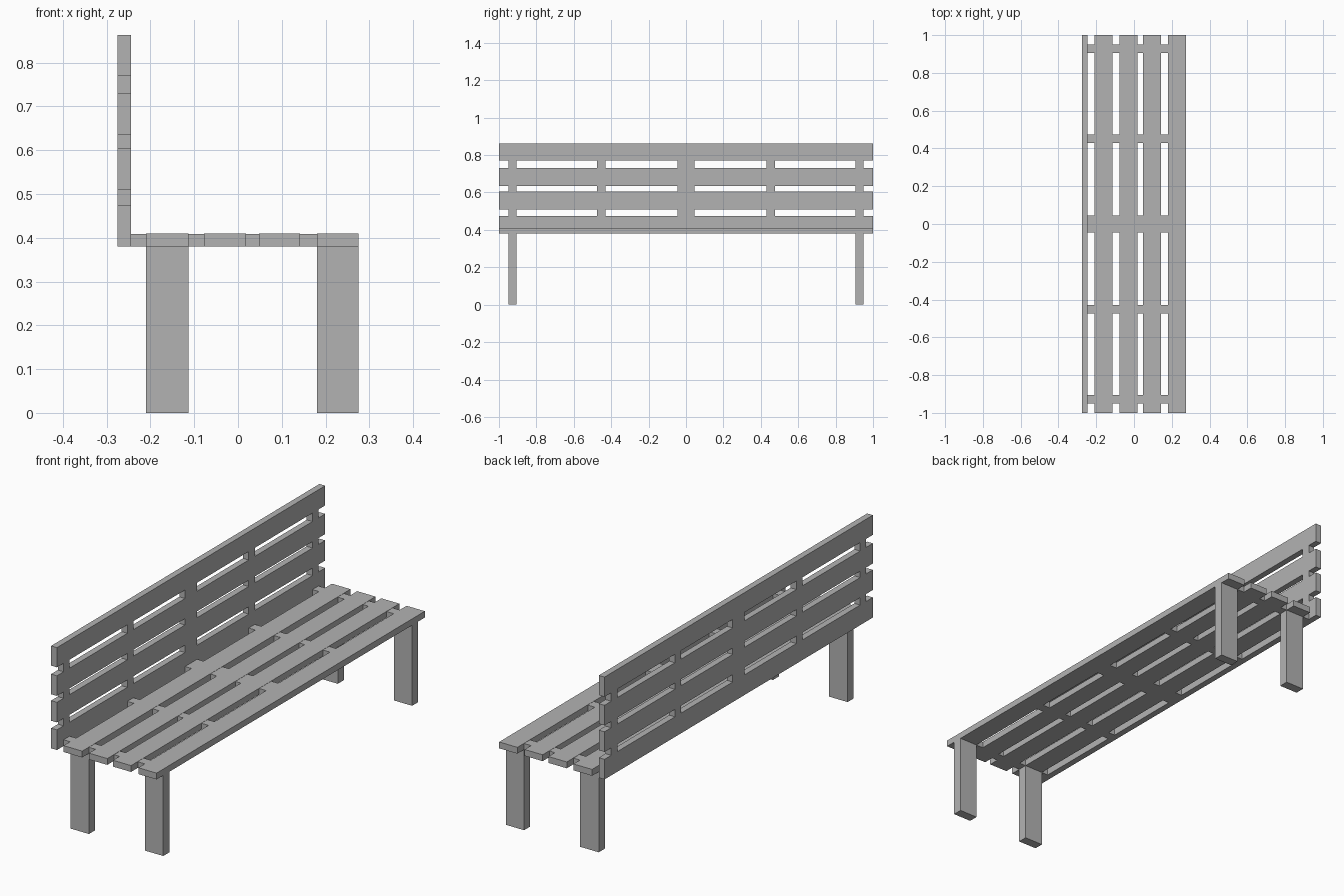
import bpy

cube = bpy.data.objects.get("Cube")
if cube:
    bpy.data.objects.remove(cube, do_unlink=True)

grey = bpy.data.materials.new("plain_grey")
grey.use_nodes = True
colour = (0.45, 0.45, 0.45, 1)
grey.diffuse_color = colour
grey.node_tree.nodes["Principled BSDF"].inputs["Base Color"].default_value = colour


def box(name, x, y, z):
    """Box spanning the (low, high) range on each axis."""
    verts = [(a, b, c) for a in x for b in y for c in z]
    faces = [(0, 1, 3, 2), (4, 6, 7, 5), (0, 4, 5, 1),
             (2, 3, 7, 6), (0, 2, 6, 4), (1, 5, 7, 3)]
    mesh = bpy.data.meshes.new(name)
    mesh.from_pydata(verts, [], faces)
    mesh.materials.append(grey)
    obj = bpy.data.objects.new(name, mesh)
    bpy.context.collection.objects.link(obj)
    return obj


LENGTH = (-1, 1)
SEAT_Z = (0.38, 0.41)
BACK_X = (-0.275, -0.245)
seat_slats = [(-0.21, -0.113), (-0.078, 0.018), (0.048, 0.142), (0.18, 0.275)]
back_slats = [(0.38, 0.475), (0.51, 0.605), (0.635, 0.73), (0.77, 0.863)]
end_strip = (0.905, 0.95)
inner_strip = (0.43, 0.475)


def mirrored(span):
    return (-span[1], -span[0])


strips = [mirrored(end_strip), mirrored(inner_strip), (-0.045, 0.045),
          inner_strip, end_strip]

# Long slats
for i, span in enumerate(seat_slats, 1):
    box(f"seat_slat_{i}", span, LENGTH, SEAT_Z)
for i, span in enumerate(back_slats, 1):
    box(f"back_slat_{i}", BACK_X, LENGTH, span)

# Short crosspieces that fill the gaps between neighbouring slats
seat_row = [BACK_X] + seat_slats
for j, y in enumerate(strips, 1):
    for i, (a, b) in enumerate(zip(seat_row, seat_row[1:]), 1):
        box(f"seat_crosspiece_{j}_{i}", (a[1], b[0]), y, (0.38, 0.409))
    for i, (a, b) in enumerate(zip(back_slats, back_slats[1:]), 1):
        box(f"back_crosspiece_{j}_{i}", BACK_X, y, (a[1], b[0]))

# Legs under the first and last seat slats
for side, x in (("back", seat_slats[0]), ("front", seat_slats[-1])):
    for end, y in (("near", mirrored(end_strip)), ("far", end_strip)):
        box(f"{side}_leg_{end}", x, y, (0, SEAT_Z[0]))
